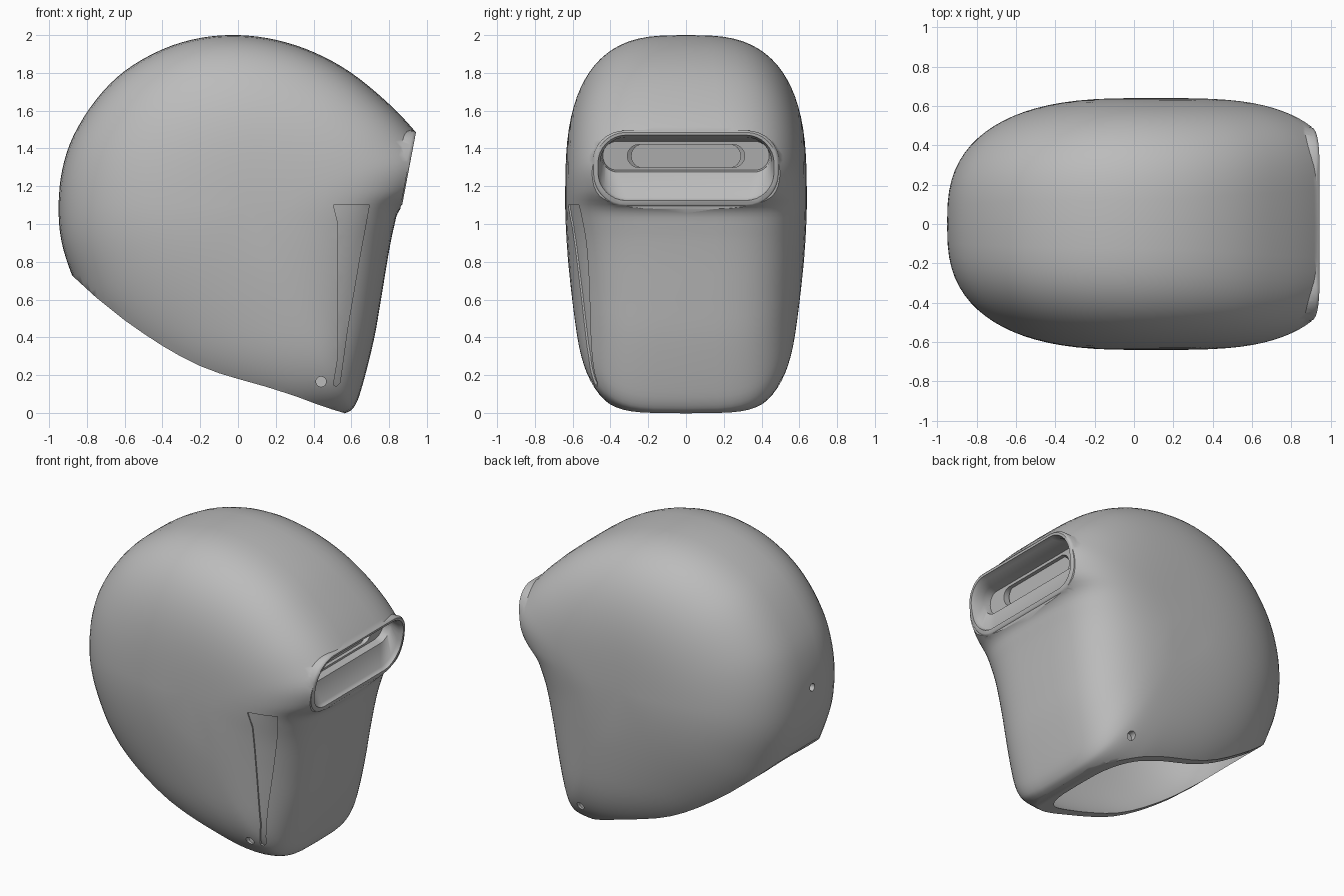
import bpy, bmesh, math
from mathutils import Vector

cube = bpy.data.objects.get("Cube")
if cube:
    bpy.data.objects.remove(cube)

grey = bpy.data.materials.new("shell grey")
grey.use_nodes = True
tone = (0.5, 0.5, 0.5, 1)
grey.diffuse_color = tone
grey.node_tree.nodes["Principled BSDF"].inputs["Base Color"].default_value = tone

CX, CZ, WIDTH = 0.05, 1.1, 0.64

# Side outline of the shell: x, z, squareness of the section
OUTLINE = [(-.95, 1.1, 2.75), (-.93, 1.29, 2.75), (-.87, 1.47, 2.8), (-.75, 1.66, 2.9),
           (-.6, 1.81, 3), (-.4, 1.925, 3.1), (-.2, 1.985, 3.1), (0, 2, 3.1),
           (.2, 1.975, 3.1), (.4, 1.91, 3.2), (.6, 1.8, 3.4), (.8, 1.635, 3.8),
           (.95, 1.475, 4.1), (1.05, 1.33, 4), (.98, 1.17, 3.9), (.86, 1.08, 3.7),
           (.825, .98, 3.5), (.795, .83, 3.4), (.757, .6, 3.4), (.72, .39, 3.6), (.66, .15, 3.9),
           (.62, .04, 4.2), (.57, 0, 4.2), (.45, -.02, 4), (.3, -.03, 3.8), (0, .02, 3.6),
           (-.3, .12, 3.4), (-.6, .32, 3.1), (-.78, .52, 2.9), (-.875, .72, 2.8), (-.935, .91, 2.75)]


def spline(points, steps):
    out, n = [], len(points)
    for i in range(n):
        a, b, c, d = (Vector(points[(i + k) % n]) for k in (-1, 0, 1, 2))
        for s in range(steps):
            t = s / steps
            out.append(b + (c - a) * (t / 2) + (2 * a - 5 * b + 4 * c - d) * (t * t / 2)
                       + (3 * b - 3 * c + d - a) * (t ** 3 / 2))
    return out


def make(name, bm, helper=False):
    bmesh.ops.recalc_face_normals(bm, faces=bm.faces)
    mesh = bpy.data.meshes.new(name)
    bm.to_mesh(mesh)
    bm.free()
    ob = bpy.data.objects.new(name, mesh)
    bpy.context.collection.objects.link(ob)
    mesh.materials.append(grey)
    ob.hide_render = helper
    return ob


def loft(name, rings, helper=False, poles=None):
    bm = bmesh.new()
    loops = [[bm.verts.new(p) for p in ring] for ring in rings]
    for a, b in zip(loops, loops[1:]):
        for i in range(len(a)):
            j = (i + 1) % len(a)
            bm.faces.new((a[i], a[j], b[j], b[i]))
    for k, loop in ((0, loops[0]), (1, loops[-1])):
        if poles:
            tip = bm.verts.new(poles[k])
            for i in range(len(loop)):
                bm.faces.new((loop[i], loop[(i + 1) % len(loop)], tip))
        else:
            bm.faces.new(loop)
    return make(name, bm, helper)


def dome(name, scale, helper=False):
    """Rounded body swelling from the side outline to a pole on each side."""
    outline = spline(OUTLINE, 4)
    total, reach = len(outline), 9
    # Softened outline, blended in toward the sides so that no ridges run across them
    soft = [sum((outline[(i + k) % total] for k in range(-reach, reach + 1)), Vector((0, 0, 0)))
            / (2 * reach + 1) for i in range(total)]
    rings = []
    count = 40
    for k in range(1, count):
        a = math.pi * (k / count - .5)
        ring = []
        for sharp, smooth in zip(outline, soft):
            n = smooth.z
            r = math.cos(a) ** (2 / n)
            x, z, _ = smooth.lerp(sharp, r ** 4)
            r *= scale
            pz = CZ + (z - CZ) * r
            low = min(1, max(0, (CZ - pz) / .7))
            taper = 1 - .06 * low * low * (3 - 2 * low)
            y = math.copysign(abs(math.sin(a)) ** (2 / n), a) * WIDTH * scale * taper
            ring.append((CX + (x - CX) * r, y, pz))
        rings.append(ring)
    w = WIDTH * scale
    return loft(name, rings, helper, [(CX, -w, CZ), (CX, w, CZ)])


def prism(name, points, y0=-1, y1=1):
    return loft(name, [[(x, y, z) for x, z in points] for y in (y0, y1)], True)


def slot(name, rings, helper=True):
    """Tilted rounded slot lofted through rings of x, low z, high z, half width, corner."""
    out = []
    for x, z0, z1, w, rad in rings:
        ring = []
        for q, (sy, sz) in enumerate(((1, 1), (-1, 1), (-1, -1), (1, -1))):
            for s in range(9):
                a = math.pi / 2 * (q + s / 8)
                y = sy * (w - rad) + rad * math.cos(a)
                z = (z1 - rad if sz > 0 else z0 + rad) + rad * math.sin(a)
                ring.append((x + .19 * (z - 1.3), y, z))
        out.append(ring)
    return loft(name, out, helper)


def rod(name, radius, start, end, helper=True):
    start, end = Vector(start), Vector(end)
    turn = (end - start).to_track_quat('Z', 'Y')
    circle = [Vector((math.cos(i * math.pi / 12), math.sin(i * math.pi / 12), 0)) * radius
              for i in range(24)]
    return loft(name, [[p + turn @ c for c in circle] for p in (start, end)], helper)


def combine(ob, tool, mode):
    mod = ob.modifiers.new("cut", 'BOOLEAN')
    mod.operation, mod.object, mod.solver = mode, tool, 'EXACT'
    bpy.context.view_layer.objects.active = ob
    bpy.ops.object.modifier_apply(modifier=mod.name)
    bpy.data.objects.remove(tool)


# Outer body trimmed at the face port and along the sweeping neck edge
NECK = [(.6, -.05), (.56, 0), (.5, .018), (.42, .045), (.3, .09), (.15, .138), (0, .18),
        (-.1, .21), (-.2, .248), (-.3, .297), (-.4, .355), (-.5, .42), (-.6, .49),
        (-.75, .61), (-.87, .72), (-1.2, 1)]
shell = dome("helmet_shell", 1)
combine(shell, prism("trim", [(-1.2, 2.3), (1.09, 2.3), (.645, -.05)] + NECK), 'INTERSECT')

# Lip around the port
combine(shell, slot("lip", [(.6, 1.08, 1.5, .55, .2), (.72, 1.09, 1.49, .53, .19),
                            (.81, 1.09, 1.49, .508, .18), (.89, 1.09, 1.495, .495, .17),
                            (.903, 1.097, 1.49, .488, .17), (.907, 1.105, 1.485, .48, .16)]), 'UNION')

# Hollow interior with a thin wall that steps back behind the port
cavity = dome("cavity", .95, True)
combine(cavity, prism("cavity_front", [(-1.2, 2.3), (.95, 2.3), (.86, 1.6), (.73, 1.46), (.71, 1.27),
                                       (.78, 1.1), (.85, .95), (.8, -.3), (-1.2, -.3)]), 'INTERSECT')
combine(shell, cavity, 'DIFFERENCE')

# Port recess: shallow sill below, deeper slot above, window and lens behind it
combine(shell, slot("recess", [(.95, 1.12, 1.475, .475, .15), (.9, 1.125, 1.47, .465, .15),
                               (.88, 1.14, 1.46, .455, .14), (.82, 1.275, 1.447, .447, .085),
                               (.77, 1.285, 1.437, .44, .075)]), 'DIFFERENCE')
combine(shell, slot("window", [(x, 1.3, 1.42, .31, .059) for x in (.8, .5)]), 'DIFFERENCE')
slot("lens", [(x, 1.297, 1.423, .29, .06) for x in (.745, .725)], False)

# Tapered groove on the right side only
groove = prism("groove", [(.505, 1.1), (.695, 1.1), (.64, .8), (.58, .45), (.54, .16),
                          (.52, .14), (.505, .15), (.53, .3), (.53, 1)], -1, -.2)
combine(groove, dome("groove_floor", .988, True), 'DIFFERENCE')
combine(shell, groove, 'DIFFERENCE')

# Sunken strap rivets, and a hole at the back
for side, label in ((1, "left"), (-1, "right")):
    combine(shell, rod("hole", .027, (.44, side * .3, .165), (.44, side, .165)), 'DIFFERENCE')
    rod(label + "_strap_rivet", .028, (.44, side * .44, .165), (.44, side * .47, .165), False)
combine(shell, rod("hole", .025, (-1.1, 0, 1.15), (-.87, 0, 1.15)), 'DIFFERENCE')

# Smooth shading with crisp trimmed edges
bpy.ops.object.select_all(action='DESELECT')
for ob in bpy.context.collection.objects:
    if ob.type == 'MESH':
        ob.select_set(True)
bpy.context.view_layer.objects.active = shell
bpy.ops.object.shade_smooth_by_angle(angle=math.radians(35))
